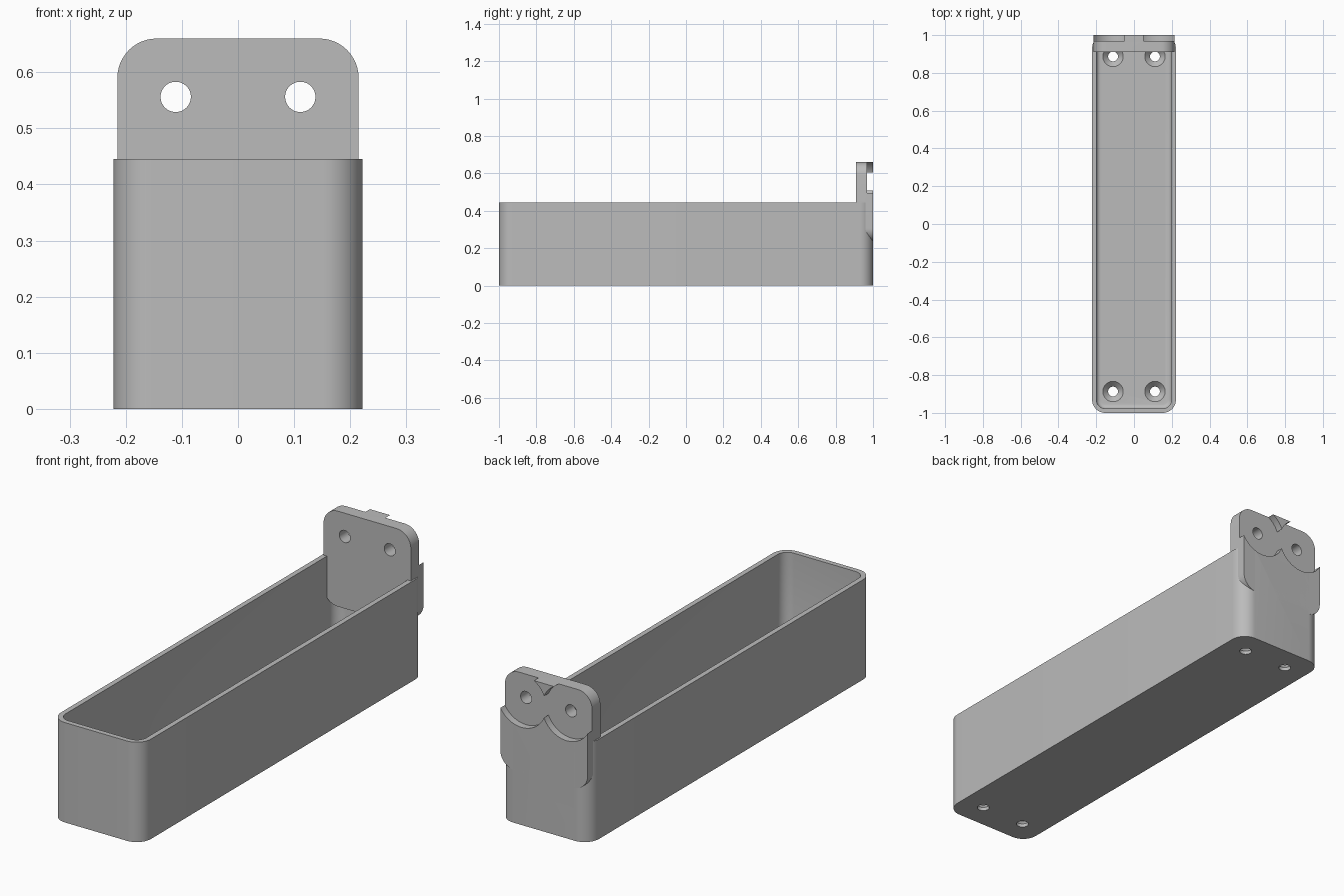
import bpy, bmesh, math

if "Cube" in bpy.data.objects:
    bpy.data.objects.remove(bpy.data.objects["Cube"])

grey = bpy.data.materials.new("plain_grey")
grey.diffuse_color = (0.5, 0.5, 0.5, 1)
grey.use_nodes = True
grey.node_tree.nodes["Principled BSDF"].inputs["Base Color"].default_value = grey.diffuse_color


def rounded(hw, hh, r, n=12):
    """Rounded rectangle outline, counter-clockwise."""
    pts = []
    for i, (sx, sy) in enumerate([(1, 1), (-1, 1), (-1, -1), (1, -1)]):
        for k in range(n + 1):
            a = math.pi / 2 * (i + k / n)
            pts.append((sx * (hw - r) + r * math.cos(a), sy * (hh - r) + r * math.sin(a)))
    return pts


def circle(r, n=48):
    return [(r * math.cos(2 * math.pi * k / n), r * math.sin(2 * math.pi * k / n)) for k in range(n)]


def loft(name, rings):
    """Closed solid through matching 3D rings, capped at both ends."""
    bm = bmesh.new()
    vs = [[bm.verts.new(p) for p in ring] for ring in rings]
    n = len(vs[0])
    for a, b in zip(vs, vs[1:]):
        for i in range(n):
            bm.faces.new((a[i], a[(i + 1) % n], b[(i + 1) % n], b[i]))
    bm.faces.new(vs[0][::-1])
    bm.faces.new(vs[-1])
    bmesh.ops.recalc_face_normals(bm, faces=bm.faces)
    me = bpy.data.meshes.new(name)
    bm.to_mesh(me)
    bm.free()
    ob = bpy.data.objects.new(name, me)
    bpy.context.collection.objects.link(ob)
    me.materials.append(grey)
    return ob


def flat(pts, z, x=0, y=0):
    return [(px + x, py + y, z) for px, py in pts]


def upright(pts, y, x=0, z=0):
    return [(px + x, y, pz + z) for px, pz in pts]


def cut(target, cutter):
    cutter.hide_render = True
    m = target.modifiers.new("cut", 'BOOLEAN')
    m.operation, m.solver, m.object = 'DIFFERENCE', 'EXACT', cutter
    bpy.context.view_layer.objects.active = target
    bpy.ops.object.modifier_apply(modifier=m.name)


# Open tray: outer shell, rim, inner wall, small fillet into the floor
H, WALL, FLOOR, FIL = 0.445, 0.023, 0.045, 0.022
outer = rounded(0.222, 1.0, 0.07)
inner = rounded(0.222 - WALL, 1.0 - WALL, 0.07 - WALL)
rings = [flat(outer, 0), flat(outer, H), flat(inner, H)]
for k in range(5):
    a = math.pi / 2 * k / 4
    d = WALL + FIL * (1 - math.cos(a))
    rings.append(flat(rounded(0.222 - d, 1.0 - d, 0.07 - d), FLOOR + FIL * (1 - math.sin(a))))
tray = loft("tray", rings)

# Hanging plate at the back, rounded on all four corners
plate_outline = rounded(0.215, 0.2125, 0.07)
plate = loft("hanging_plate", [upright(plate_outline, y, 0, 0.4475) for y in (0.91, 1.0)])

cutters = []
for sx in (-1, 1):
    x = sx * 0.111
    # Countersunk floor holes
    for sy in (-1, 1):
        c = loft("floor_hole_cutter", [flat(circle(r), z, x, sy * 0.887) for r, z in
                 ((0.026, -0.03), (0.026, 0.016), (0.054, FLOOR), (0.054, 0.08))])
        cut(tray, c)
        cutters.append(c)
    # Screw holes through the plate
    c = loft("plate_hole_cutter", [upright(circle(0.027), y, x, 0.556) for y in (0.85, 1.05)])
    cut(plate, c)
    cutters.append(c)
    # Round recesses in the back of the plate
    c = loft("recess_cutter", [upright(circle(0.121, 64), y, x, 0.556) for y in (0.968, 1.05)])
    cut(plate, c)
    cut(tray, c)
    cutters.append(c)

for c in cutters:
    bpy.data.objects.remove(c, do_unlink=True)

# Smooth the rounded walls, keep the edges crisp
for ob in (tray, plate):
    bpy.ops.object.select_all(action='DESELECT')
    ob.select_set(True)
    bpy.context.view_layer.objects.active = ob
    bpy.ops.object.shade_smooth_by_angle(angle=math.radians(30))
